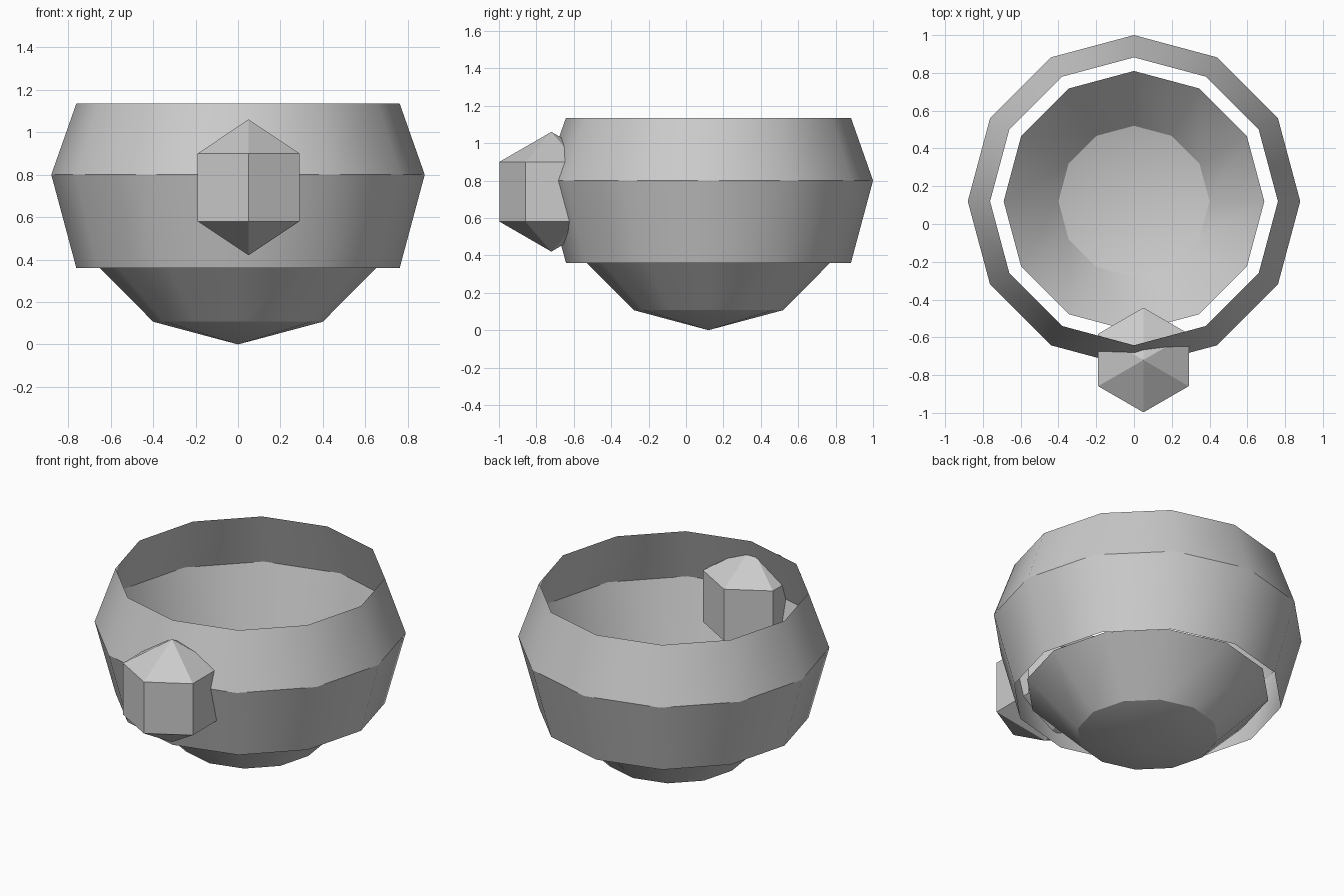
import bpy
import bmesh
from math import sin, cos, pi, radians

cube = bpy.data.objects.get("Cube")
if cube:
    bpy.data.objects.remove(cube, do_unlink=True)

grey = bpy.data.materials.new("plain_grey")
grey.use_nodes = True
colour = (0.6, 0.6, 0.6, 1)
grey.diffuse_color = colour
grey.node_tree.nodes["Principled BSDF"].inputs["Base Color"].default_value = colour


def lathe(name, profile, sides, centre):
    """Turn (radius, z) points, listed from the bottom up, around a vertical axis."""
    bm = bmesh.new()
    rings = []
    for r, z in profile:
        if r == 0:
            rings.append([bm.verts.new((0, 0, z))] * sides)
        else:
            turns = [2 * pi * i / sides - pi / 2 for i in range(sides)]
            rings.append([bm.verts.new((r * cos(a), r * sin(a), z)) for a in turns])
    for low, high in zip(rings, rings[1:]):
        for i in range(sides):
            j = (i + 1) % sides
            corners = dict.fromkeys((low[i], low[j], high[j], high[i]))
            bm.faces.new(list(corners))
    mesh = bpy.data.meshes.new(name)
    bm.to_mesh(mesh)
    bm.free()
    mesh.materials.append(grey)
    obj = bpy.data.objects.new(name, mesh)
    obj.location = centre
    bpy.context.collection.objects.link(obj)
    bpy.ops.object.select_all(action="DESELECT")
    obj.select_set(True)
    bpy.context.view_layer.objects.active = obj
    bpy.ops.object.shade_smooth_by_angle(angle=radians(30))
    return obj


# Open outer band, widest at its middle
lathe("outer_band", [(0.762, 0.36), (0.88, 0.80), (0.762, 1.135)], 12, (0, 0.12, 0))

# Open bowl hanging free inside the band
lathe("bowl", [(0, 0), (0.4, 0.107), (0.69, 0.4)], 12, (0, 0.12, 0))

# Six-sided knob set through the front of the band
lathe("front_knob", [(0, -0.32), (0.277, -0.16), (0.277, 0.16), (0, 0.32)], 6,
      (0.05, -0.72, 0.74))
